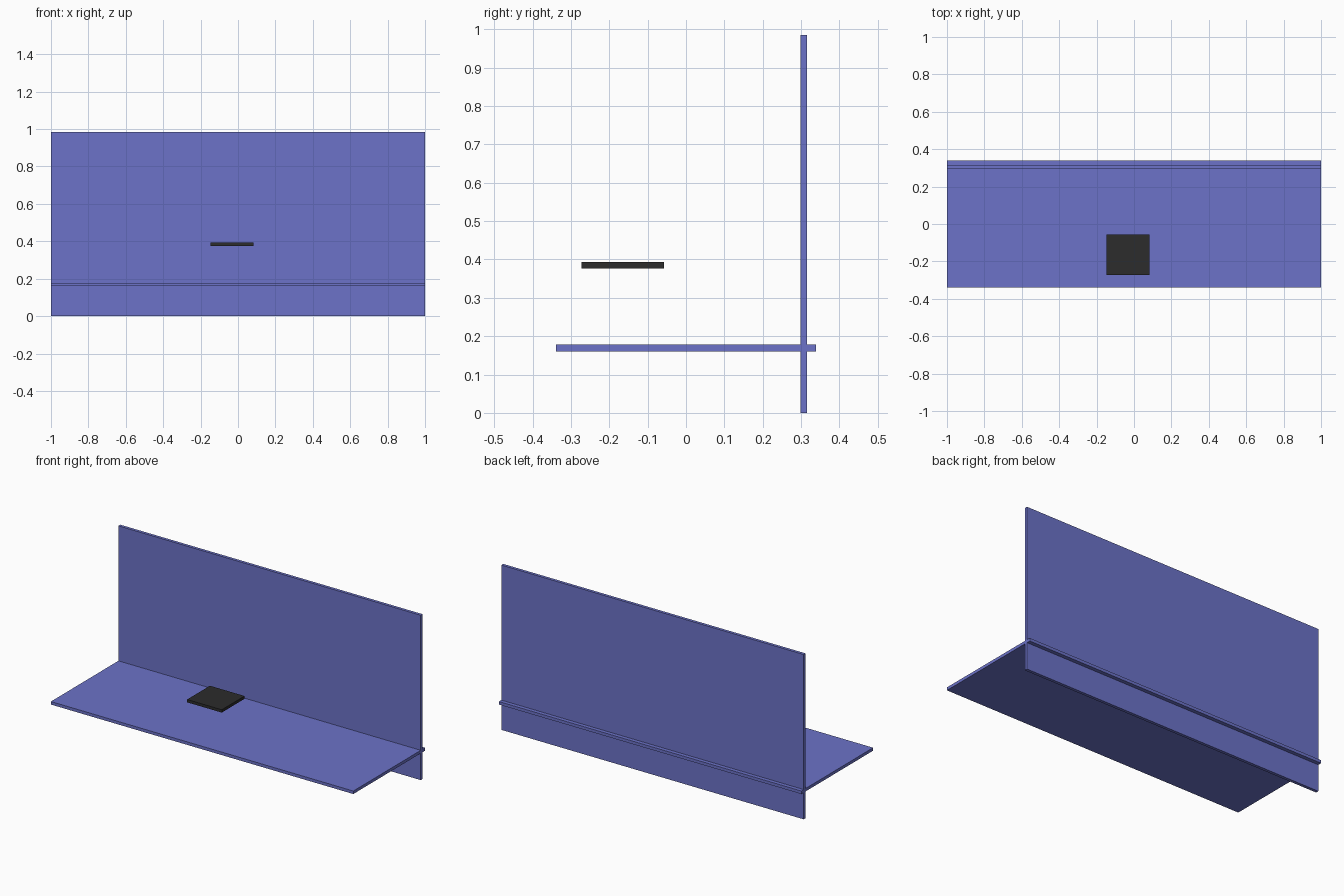
import bpy

if "Cube" in bpy.data.objects:
    bpy.data.objects.remove(bpy.data.objects["Cube"])


def material(name, color):
    mat = bpy.data.materials.new(name)
    mat.diffuse_color = (*color, 1.0)
    mat.use_nodes = True
    mat.node_tree.nodes["Principled BSDF"].inputs["Base Color"].default_value = mat.diffuse_color
    return mat


def box(name, low, high, mat):
    """Axis-aligned box between two opposite corners."""
    center = [(a + b) / 2 for a, b in zip(low, high)]
    bpy.ops.mesh.primitive_cube_add(size=1, location=center)
    obj = bpy.context.object
    obj.name = name
    obj.scale = [b - a for a, b in zip(low, high)]
    bpy.ops.object.transform_apply(location=False, rotation=False, scale=True)
    obj.data.materials.append(mat)
    return obj


blue = material("blue", (0.15, 0.17, 0.58))
black = material("black", (0.025, 0.025, 0.025))

# Upright panel, standing on the ground
box("back_panel", (-1, 0.298, 0), (1, 0.316, 0.985), blue)

# Horizontal shelf passing through the panel
box("shelf", (-1, -0.339, 0.160), (1, 0.339, 0.178), blue)

# Small dark plate floating above the shelf
box("plate", (-0.146, -0.272, 0.376), (0.083, -0.057, 0.393), black)
